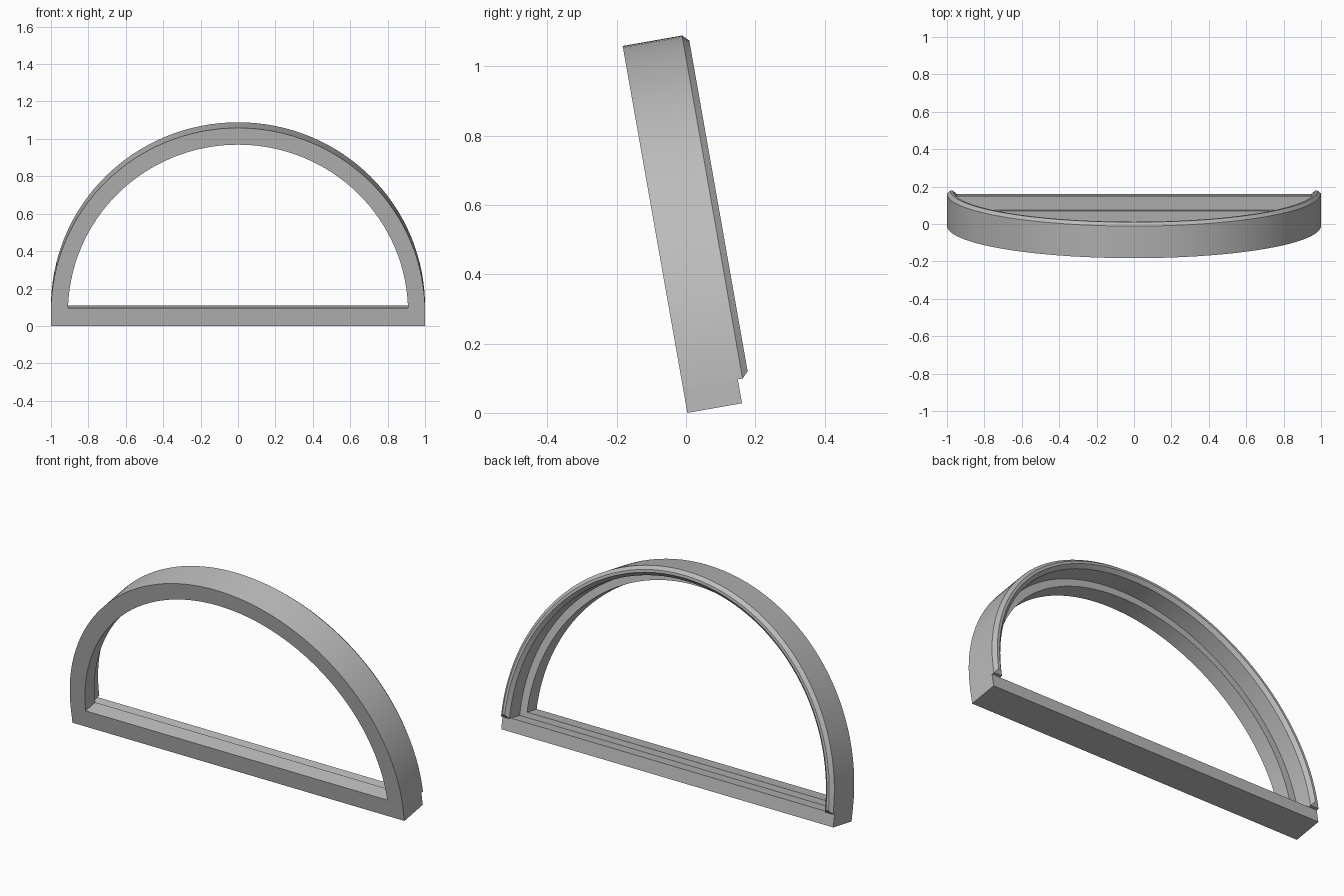
import bpy, bmesh, math

cube = bpy.data.objects.get("Cube")
if cube:
    bpy.data.objects.remove(cube)

TILT = math.radians(10)
SILL_H, LIP_H, CENTRE_H = 0.07, 0.097, 0.075
SILL_D, LIP_D = 0.16, 0.084
INNER = 0.909
SEGMENTS = 64

grey = bpy.data.materials.new("frame_grey")
grey.use_nodes = True
colour = (0.5, 0.5, 0.5, 1)
grey.diffuse_color = colour
grey.node_tree.nodes["Principled BSDF"].inputs["Base Color"].default_value = colour


def finish(bm, name):
    """Turn a bmesh into a named object leaning back with the frame."""
    bmesh.ops.recalc_face_normals(bm, faces=bm.faces)
    mesh = bpy.data.meshes.new(name)
    bm.to_mesh(mesh)
    bm.free()
    mesh.materials.append(grey)
    obj = bpy.data.objects.new(name, mesh)
    bpy.context.collection.objects.link(obj)
    obj.rotation_euler.x = TILT
    obj.location.y = 0.004
    return obj


def box(name, half_width, depth, low, high):
    bm = bmesh.new()
    bmesh.ops.create_cube(bm, size=1)
    for v in bm.verts:
        v.co.x *= 2 * half_width
        v.co.y = (v.co.y + 0.5) * depth
        v.co.z = low + (v.co.z + 0.5) * (high - low)
    return finish(bm, name)


# Arch section as (radius, depth): rebated flange with a chamfered rear bead
SHOULDER = 0.174
section = [(1, 0), (1, SHOULDER), (0.982, 0.192), (0.968, 0.192),
           (0.95, SHOULDER), (0.95, LIP_D), (INNER, LIP_D), (INNER, 0)]

bm = bmesh.new()
rings = []
for i in range(SEGMENTS + 1):
    a = math.pi * i / SEGMENTS
    ring = []
    for r, d in section:
        x, z = r * math.cos(a), CENTRE_H + r * math.sin(a)
        if i in (0, SEGMENTS):
            # feet rest on the sill, with the bead chamfered at its ends
            z = SILL_H + max(0, d - SHOULDER)
        ring.append(bm.verts.new((x, d, z)))
    rings.append(ring)
count = len(section)
for a, b in zip(rings, rings[1:]):
    for j in range(count):
        k = (j + 1) % count
        bm.faces.new((a[j], a[k], b[k], b[j]))
for ring in (rings[0], rings[-1]):
    bm.faces.new([ring[j] for j in (0, 1, 4, 5, 6, 7)])
    bm.faces.new(ring[1:5])
arch = finish(bm, "arch_frame")

# Smooth curve, crisp section edges
bpy.ops.object.select_all(action="DESELECT")
arch.select_set(True)
bpy.context.view_layer.objects.active = arch
bpy.ops.object.shade_smooth_by_angle(angle=math.radians(30))

# Bottom rail and its raised front lip
box("sill", 1, SILL_D, 0, SILL_H)
box("sill_lip", INNER, LIP_D, SILL_H, LIP_H)
